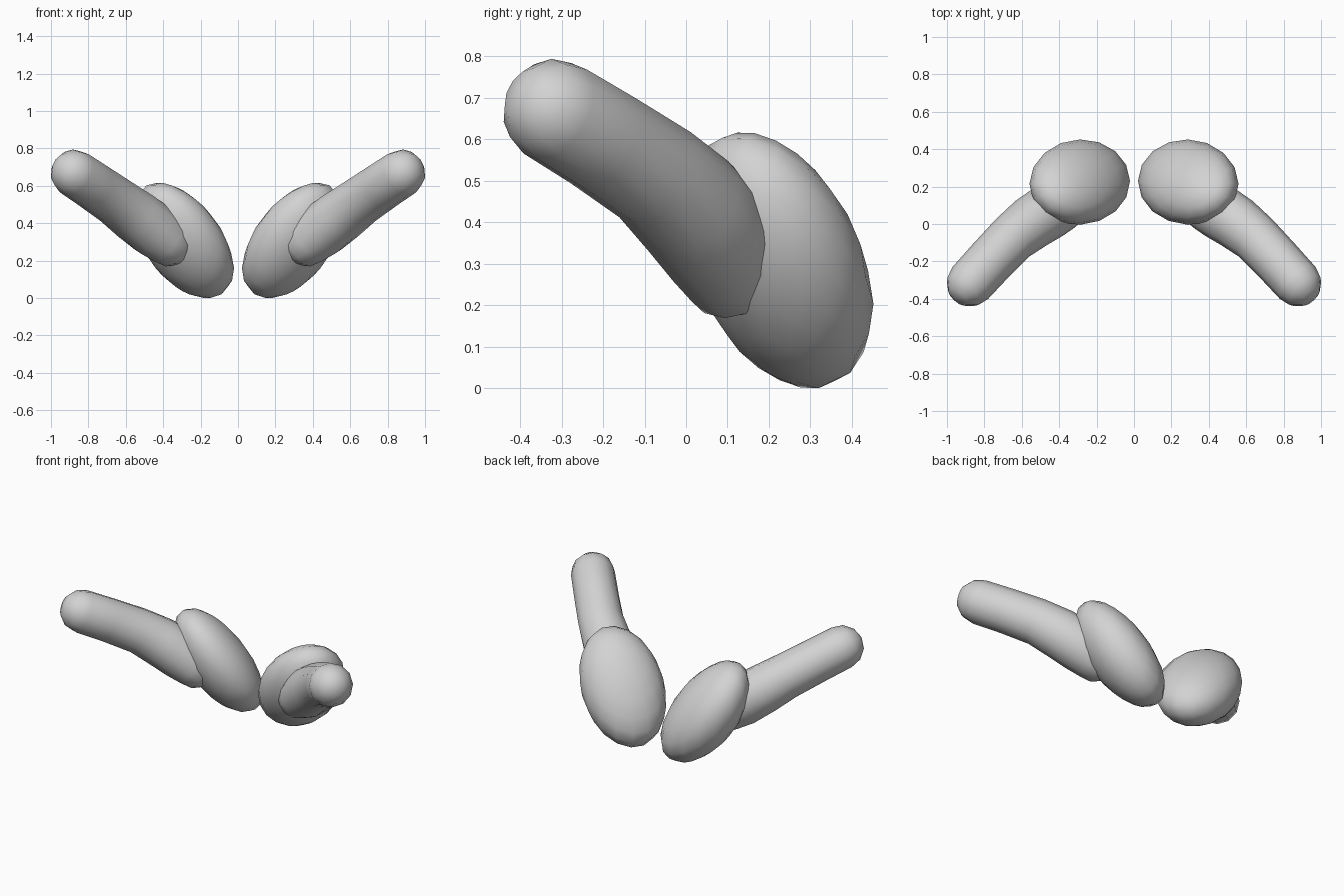
import bpy, bmesh, math
from mathutils import Vector, Matrix

if "Cube" in bpy.data.objects:
    bpy.data.objects.remove(bpy.data.objects["Cube"])

grey = bpy.data.materials.new("light grey")
grey.diffuse_color = (0.65, 0.65, 0.65, 1)
grey.use_nodes = True
grey.node_tree.nodes["Principled BSDF"].inputs["Base Color"].default_value = grey.diffuse_color


def finish(name, bm):
    """Turn a bmesh into a smooth object mirrored across x."""
    bmesh.ops.recalc_face_normals(bm, faces=bm.faces)
    for f in bm.faces:
        f.smooth = True
    mesh = bpy.data.meshes.new(name)
    bm.to_mesh(mesh)
    bm.free()
    mesh.materials.append(grey)
    obj = bpy.data.objects.new(name, mesh)
    bpy.context.collection.objects.link(obj)
    mod = obj.modifiers.new("mirror", 'MIRROR')
    mod.use_mirror_merge = False


# Bent stalk with rounded ends: centre line points and radii
path = [((0.37, 0.10, 0.30), 0.132), ((0.45, 0.07, 0.365), 0.150),
        ((0.55, 0.005, 0.44), 0.145), ((0.65, -0.075, 0.515), 0.134),
        ((0.77, -0.20, 0.597), 0.130), ((0.875, -0.315, 0.667), 0.128)]
pts = [Vector(p) for p, r in path]
tangents = [(pts[min(i + 1, len(pts) - 1)] - pts[max(i - 1, 0)]).normalized()
            for i in range(len(pts))]
sides = 12
caps = [math.radians(a) for a in (30, 60)]

# Rings: start cap, body, end cap
r0, r1 = path[0][1], path[-1][1]
rings = [(pts[0] - tangents[0] * r0 * math.sin(a), tangents[0], r0 * math.cos(a))
         for a in reversed(caps)]
rings += [(p, t, r) for p, t, (_, r) in zip(pts, tangents, path)]
rings += [(pts[-1] + tangents[-1] * r1 * math.sin(a), tangents[-1], r1 * math.cos(a))
          for a in caps]

bm = bmesh.new()
loops = []
for centre, t, r in rings:
    q = t.to_track_quat('Z', 'Y')
    loops.append([bm.verts.new(centre + q @ Vector((
        r * math.cos(2 * math.pi * k / sides),
        r * math.sin(2 * math.pi * k / sides), 0))) for k in range(sides)])
for a, b in zip(loops, loops[1:]):
    for k in range(sides):
        n = (k + 1) % sides
        bm.faces.new((a[k], a[n], b[n], b[k]))
for loop, tip in ((loops[0], pts[0] - tangents[0] * r0),
                  (loops[-1], pts[-1] + tangents[-1] * r1)):
    v = bm.verts.new(tip)
    for k in range(sides):
        bm.faces.new((loop[k], loop[(k + 1) % sides], v))
finish("stalk", bm)

# Tilted flattened pad: a sphere sheared into an ellipsoid,
# fuller on the side that carries the stalk
xx, yy, zz, xy, xz, yz = 0.0702, 0.0506, 0.093, -0.002, 0.039, -0.025
a = math.sqrt(xx)
b, c = xy / a, xz / a
d = math.sqrt(yy - b * b)
e = (yz - b * c) / d
f = math.sqrt(zz - c * c - e * e)
shape = Matrix(((a, 0, 0), (b, d, 0), (c, e, f)))
centre = Vector((0.287, 0.225, 0.307))
outward = Vector((0.6, -0.45, -0.66)).normalized()

bm = bmesh.new()
bmesh.ops.create_uvsphere(bm, u_segments=16, v_segments=10, radius=1.015)
for v in bm.verts:
    p = shape @ v.co
    t = p.dot(outward)
    p += outward * t * (0.08 if t > 0 else -0.08)
    v.co = centre + p
lift = -min(v.co.z for v in bm.verts)
bmesh.ops.translate(bm, verts=bm.verts, vec=(0, 0, lift))
finish("pad", bm)
